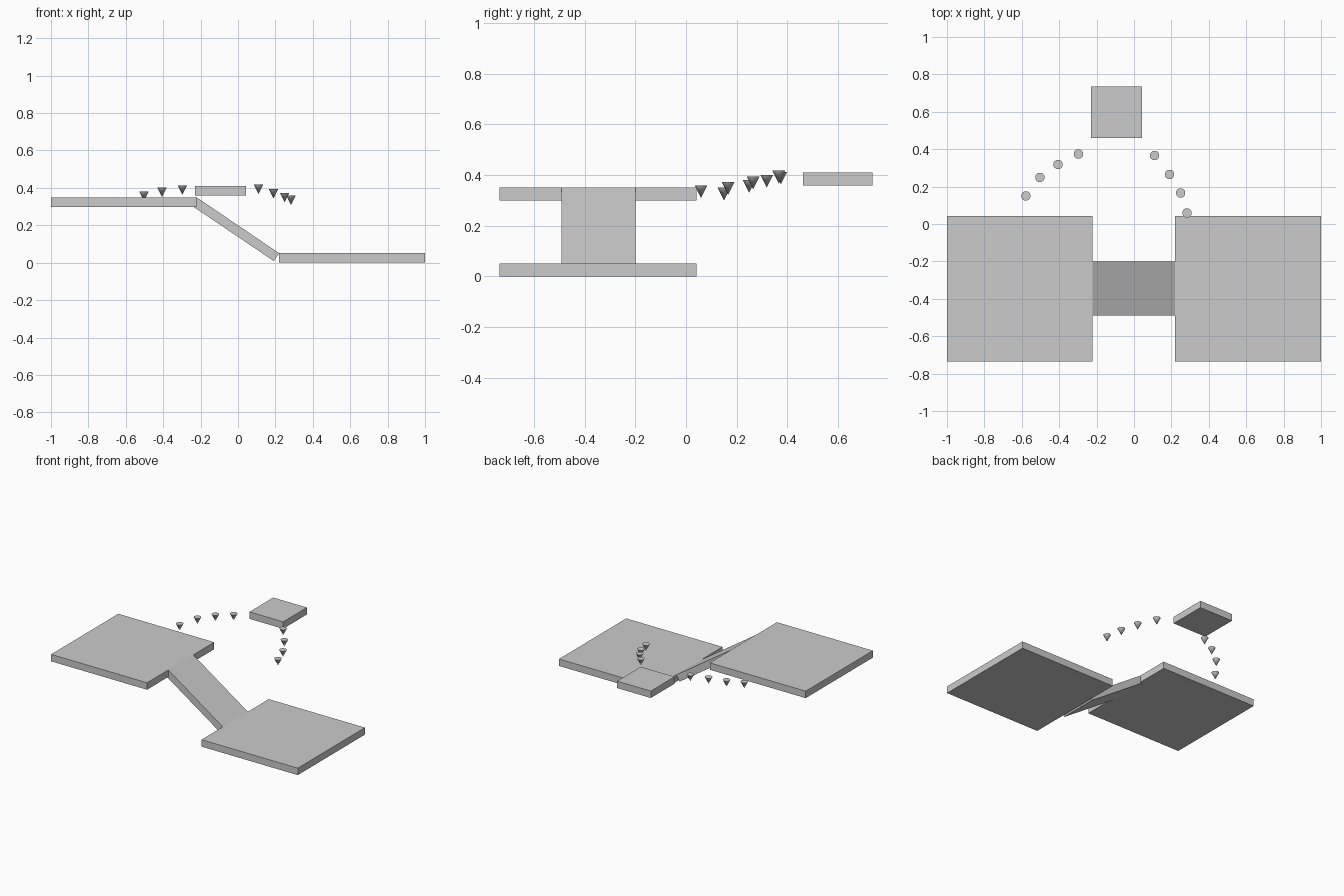
import bpy
from math import atan2, hypot
from mathutils import Vector

if "Cube" in bpy.data.objects:
    bpy.data.objects.remove(bpy.data.objects["Cube"])


def box(name, lo, hi):
    lo, hi = Vector(lo), Vector(hi)
    bpy.ops.mesh.primitive_cube_add(size=1, location=(lo + hi) / 2)
    ob = bpy.context.object
    ob.name = name
    ob.scale = hi - lo
    bpy.ops.object.transform_apply(location=False, rotation=False, scale=True)
    return ob


T = 0.051  # slab thickness

# Main platforms and the small floating one
box("upper_platform", (-1, -0.736, 0.35 - T), (-0.222, 0.042, 0.35))
box("lower_platform", (0.22, -0.736, 0), (1, 0.042, T))
box("small_platform", (-0.23, 0.461, 0.41 - T), (0.043, 0.736, 0.41))

# Ramp: its top face joins the top edges of the two platforms
a, b = Vector((-0.222, -0.345, 0.35)), Vector((0.22, -0.345, T))
run, drop = b.x - a.x, a.z - b.z
length = hypot(run, drop)
normal = Vector((drop, 0, run)) / length
ramp = box("ramp", (-length / 2, -0.145, -T / 2), (length / 2, 0.145, T / 2))
ramp.location = (a + b) / 2 - normal * T / 2
ramp.rotation_euler.y = atan2(drop, run)

# Trails of inverted cones: x, y, height of the flat top
trails = {
    "left_marker": [(-0.578, 0.150, 0.35), (-0.503, 0.249, 0.380),
                    (-0.406, 0.318, 0.401), (-0.297, 0.374, 0.413)],
    "right_marker": [(0.110, 0.366, 0.417), (0.190, 0.265, 0.394),
                     (0.249, 0.166, 0.373), (0.283, 0.059, 0.359)],
}
H = 0.05
for name, points in trails.items():
    for i, (x, y, top) in enumerate(points, 1):
        bpy.ops.mesh.primitive_cone_add(vertices=32, radius1=0, radius2=0.025,
                                        depth=H, location=(x, y, top - H / 2))
        bpy.context.object.name = f"{name}_{i}"
        bpy.ops.object.shade_smooth_by_angle()
